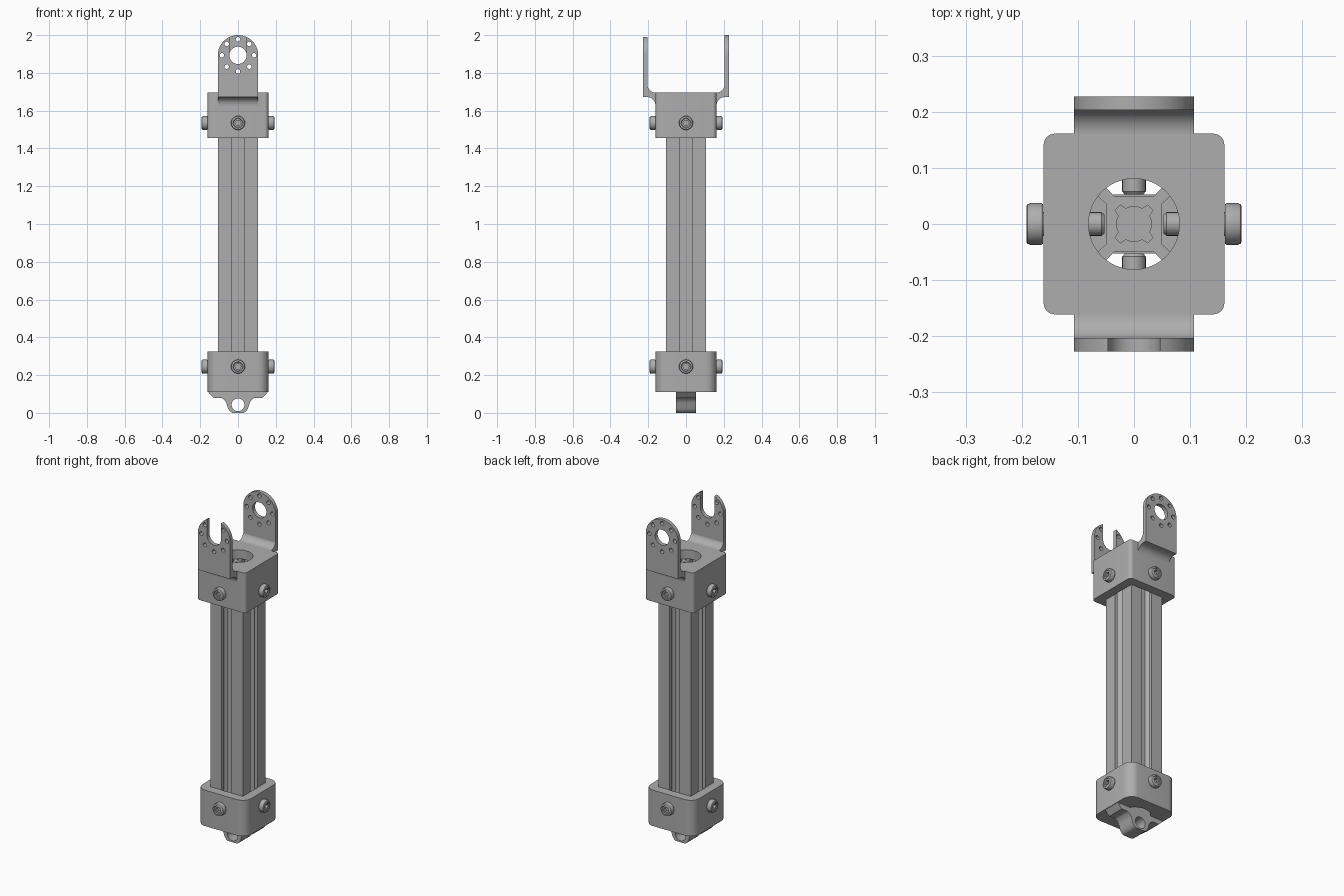
import bpy, bmesh
from math import sin, cos, radians, pi
from mathutils import Matrix

if "Cube" in bpy.data.objects:
    bpy.data.objects.remove(bpy.data.objects["Cube"], do_unlink=True)

grey = bpy.data.materials.new("machined_grey")
grey.use_nodes = True
grey.diffuse_color = (0.42, 0.42, 0.42, 1)
grey.node_tree.nodes["Principled BSDF"].inputs["Base Color"].default_value = (0.42, 0.42, 0.42, 1)

UP = Matrix.Identity(4)
FACE_FRONT = Matrix.Rotation(pi / 2, 4, "X")                      # drawn in x, z
FACE_SIDE = Matrix(((0, 0, 1, 0), (1, 0, 0, 0), (0, 1, 0, 0), (0, 0, 0, 1)))  # drawn in y, z


def arc(r, a0, a1, n, cx=0, cy=0):
    steps = [radians(a0 + (a1 - a0) * i / n) for i in range(n + 1)]
    return [(cx + r * cos(a), cy + r * sin(a)) for a in steps]


def circle(r, cx=0, cy=0, n=32):
    return arc(r, 0, 360, n, cx, cy)[:-1]


def rounded_square(h, r):
    pts = []
    for k, (sx, sy) in enumerate(((1, 1), (-1, 1), (-1, -1), (1, -1))):
        pts += arc(r, 90 * k, 90 * k + 90, 8, sx * (h - r), sy * (h - r))
    return pts


def square(h):
    return [(h, h), (-h, h), (-h, -h), (h, -h)]


def mirrored(half):
    return half + [(-x, y) for x, y in reversed(half)]


def finish(mesh):
    bm = bmesh.new()
    bm.from_mesh(mesh)
    bmesh.ops.remove_doubles(bm, verts=bm.verts, dist=0.00005)
    bmesh.ops.recalc_face_normals(bm, faces=bm.faces)
    bm.to_mesh(mesh)
    bm.free()
    mesh.materials.clear()
    mesh.materials.append(grey)
    mesh.shade_smooth()
    mesh.set_sharp_from_angle(angle=radians(32))


def add(name, mesh):
    obj = bpy.data.objects.new(name, mesh)
    bpy.context.collection.objects.link(obj)
    return obj


def solid(name, loops, z0, z1, turn=UP):
    """Extrude an outline with holes between two heights, then turn it."""
    curve = bpy.data.curves.new(name + "_outline", "CURVE")
    curve.dimensions = "2D"
    curve.fill_mode = "BOTH"
    curve.extrude = (z1 - z0) / 2
    for loop in loops:
        spline = curve.splines.new("POLY")
        spline.points.add(len(loop) - 1)
        for point, (x, y) in zip(spline.points, loop):
            point.co = (x, y, 0, 1)
        spline.use_cyclic_u = True
    temp = add(name + "_outline", curve)
    mesh = bpy.data.meshes.new_from_object(temp)
    bpy.data.objects.remove(temp)
    bpy.data.curves.remove(curve)
    mesh.name = name
    mesh.transform(turn @ Matrix.Translation((0, 0, (z0 + z1) / 2)))
    finish(mesh)
    return add(name, mesh)


def cut(obj, *cutters):
    for cutter in cutters:
        mod = obj.modifiers.new("cut", "BOOLEAN")
        mod.operation, mod.solver, mod.object = "DIFFERENCE", "EXACT", cutter
    bpy.context.view_layer.update()
    mesh = bpy.data.meshes.new_from_object(obj.evaluated_get(bpy.context.evaluated_depsgraph_get()))
    obj.modifiers.clear()
    obj.data = mesh
    finish(mesh)
    for cutter in cutters:
        bpy.data.objects.remove(cutter)


# Slotted beam: one side of the section turned four times, with a notched bore
side = mirrored([(0.107, 0.107), (0.033, 0.107), (0.033, 0.087), (0.062, 0.087),
                 (0.062, 0.078), (0.036, 0.05)])[:-1]
section, bore = [], []
for k in range(4):
    c, s = round(cos(k * pi / 2)), round(sin(k * pi / 2))
    section += [(x * c - y * s, x * s + y * c) for x, y in side]
    bore += arc(0.031, 90 * k - 28, 90 * k + 28, 4) + arc(0.042, 90 * k + 36, 90 * k + 54, 1)
solid("slotted_beam", [section, bore], 0.16, 1.64)

# Upper and lower end caps with square sockets and round openings
upper = solid("upper_cap", [rounded_square(0.161, 0.02)], 1.455, 1.695)
cut(upper, solid("socket", [square(0.108)], 1.4, 1.64), solid("opening", [circle(0.081, n=48)], 1.6, 1.75))
lower = solid("lower_cap", [rounded_square(0.161, 0.055)], 0.11, 0.325)
cut(lower, solid("socket", [square(0.108)], 0.16, 0.4), solid("opening", [circle(0.09, n=48)], 0.05, 0.2))

# Eyelet bar across the lower cap
eyelet = mirrored([(0.156, 0.15), (0.158, 0.11), (0.13, 0.08), (0.088, 0.08), (0.072, 0.07), (0.062, 0.052),
                   (0.053, 0.024), (0.043, 0.008), (0.03, 0)])
solid("eyelet_bar", [eyelet, circle(0.034, 0, 0.043)], -0.053, 0.053, FACE_FRONT)

# Clevis ears: closed ring at the back, open slot at the front
EAR_Z, EAR_R, HOLE_R, BASE_Z = 1.893, 0.107, 0.046, 1.672


def ear_holes(angles):
    return [circle(0.012, 0.085 * cos(radians(a)), EAR_Z + 0.085 * sin(radians(a)), 16) for a in angles]


foot = [(-EAR_R, BASE_Z), (EAR_R, BASE_Z)]
back = foot + arc(EAR_R, 0, 180, 32, 0, EAR_Z)
solid("back_ear", [back, circle(HOLE_R, 0, EAR_Z)] + ear_holes(range(0, 360, 45)), -0.227, -0.203, FACE_FRONT)
front = (foot + arc(EAR_R, 0, 64.5, 12, 0, EAR_Z) + arc(HOLE_R, 0, -180, 16, 0, EAR_Z)
         + arc(EAR_R, 115.5, 180, 12, 0, EAR_Z))
solid("front_ear", [front] + ear_holes(a for a in range(0, 360, 45) if a != 90), 0.203, 0.227, FACE_FRONT)

# Curved necks joining the ears to the upper cap
neck = ([(0.15, 1.695)] + arc(0.045, -90, 0, 10, 0.16, 1.74) + [(0.21, 1.74), (0.21, BASE_Z)]
        + arc(0.045, 90, 180, 10, 0.206, BASE_Z - 0.045) + [(0.15, 1.627)])
for name, s in (("back_neck", 1), ("front_neck", -1)):
    solid(name, [[(s * y, z) for y, z in neck]], -EAR_R, EAR_R, FACE_SIDE)

# Socket-head screw: lathed along x, with a hexagonal recess
profile = [(0.053, 0), (0.053, 0.017), (0.058, 0.021), (0.162, 0.021), (0.162, 0.035), (0.165, 0.037),
           (0.185, 0.037), (0.19, 0.035), (0.192, 0.031), (0.192, 0.026), (0.188, 0.023), (0.188, 0)]
bm = bmesh.new()
verts = [bm.verts.new((x, r, 0)) for x, r in profile]
edges = [bm.edges.new(pair) for pair in zip(verts, verts[1:])]
bmesh.ops.spin(bm, geom=verts + edges, cent=(0, 0, 0), axis=(1, 0, 0), angle=2 * pi, steps=28, use_merge=True)
screw_mesh = bpy.data.meshes.new("screw")
bm.to_mesh(screw_mesh)
bm.free()
finish(screw_mesh)
screw = add("screw", screw_mesh)
cut(screw, solid("hex_recess", [circle(0.016, n=6)], 0.172, 0.22, FACE_SIDE @ UP))
screw_mesh = screw.data
bpy.data.objects.remove(screw)
for row, z in (("lower", 0.245), ("upper", 1.535)):
    for k, face in enumerate(("left", "back", "right", "front")):
        obj = add(f"{row}_{face}_screw", screw_mesh)
        obj.location.z = z
        obj.rotation_euler.z = k * pi / 2
